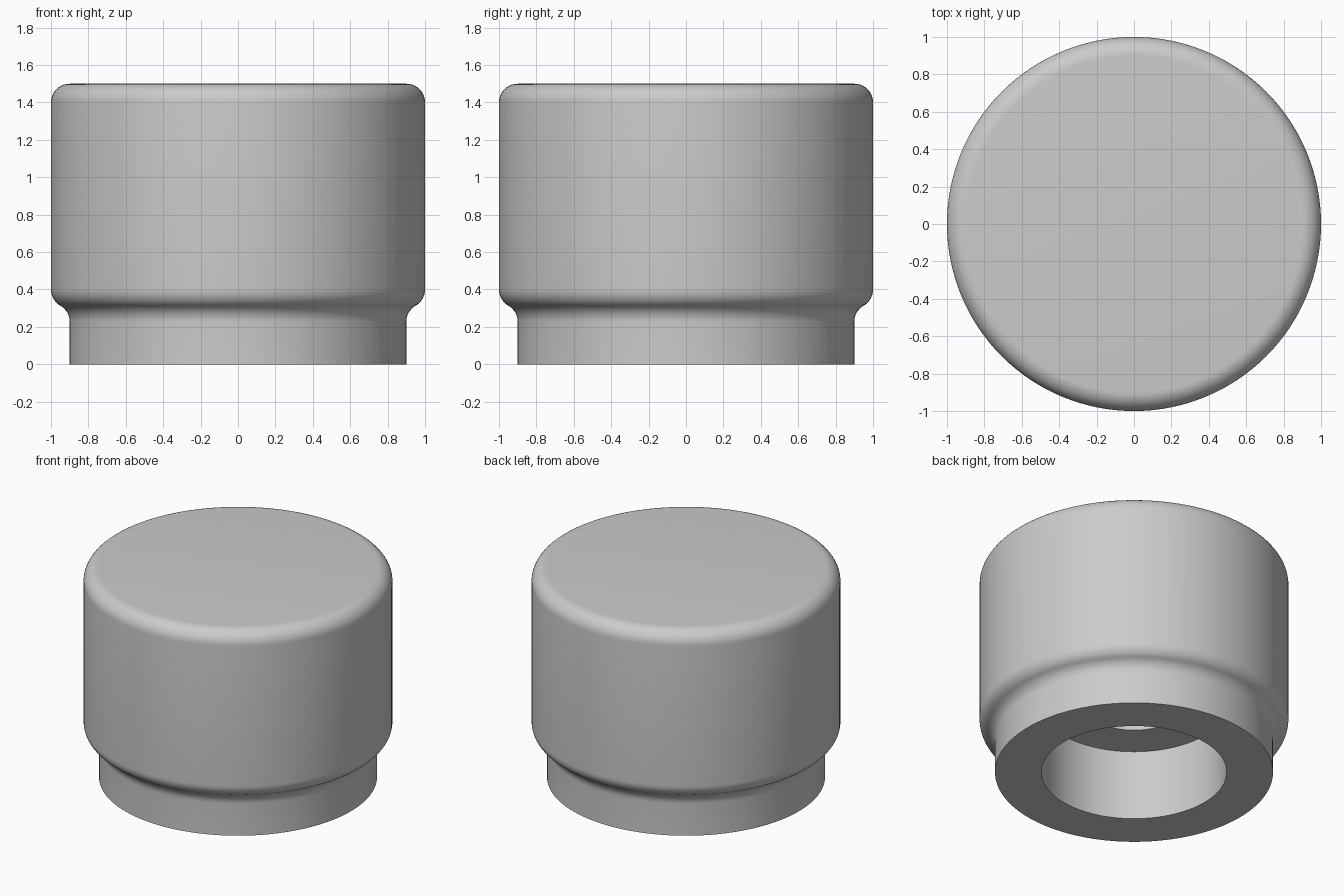
import bpy, bmesh
from math import sin, cos, pi, radians
from mathutils import Matrix, Vector

cube = bpy.data.objects.get("Cube")
if cube:
    bpy.data.objects.remove(cube, do_unlink=True)

SEGMENTS = 128


def material(name, color):
    mat = bpy.data.materials.new(name)
    mat.use_nodes = True
    mat.diffuse_color = color
    mat.node_tree.nodes["Principled BSDF"].inputs["Base Color"].default_value = color
    return mat


def arc(cx, cz, r, start, end, steps=10):
    """Profile points along a circular arc, angles in degrees."""
    angles = [radians(start + (end - start) * i / steps) for i in range(steps + 1)]
    return [(cx + r * cos(a), cz + r * sin(a)) for a in angles]


def lathe(name, profile, mat):
    """Spin a radius/height profile around the z axis."""
    bm = bmesh.new()
    verts = [bm.verts.new((r, 0, z)) for r, z in profile]
    edges = [bm.edges.new(pair) for pair in zip(verts, verts[1:])]
    bmesh.ops.spin(bm, geom=verts + edges, cent=(0, 0, 0), axis=(0, 0, 1),
                   angle=2 * pi, steps=SEGMENTS, use_duplicate=False)
    bmesh.ops.remove_doubles(bm, verts=bm.verts, dist=0.0005)
    bmesh.ops.recalc_face_normals(bm, faces=bm.faces)
    mesh = bpy.data.meshes.new(name)
    bm.to_mesh(mesh)
    bm.free()
    mesh.materials.append(mat)
    obj = bpy.data.objects.new(name, mesh)
    bpy.context.collection.objects.link(obj)
    bpy.ops.object.select_all(action='DESELECT')
    obj.select_set(True)
    bpy.context.view_layer.objects.active = obj
    bpy.ops.object.shade_smooth_by_angle(angle=radians(30))
    return obj


grey = material("plain grey", (0.6, 0.6, 0.6, 1))

# Stepped bore from its closed end down to the open base
bore = [(0, 1.2), (0.32, 1.2), (0.32, 0.5), (0.6, 0.5), (0.6, 0)]
# Neck flowing through an S-shaped shoulder into the wide body
shoulder = [(0.9, 0)] + arc(1.0, 0.227, 0.1, 180, 120) + arc(0.9, 0.4, 0.1, -60, 0)
# Rounded rim and flat top
crown = arc(0.9, 1.4, 0.1, 0, 90) + [(0, 1.5)]

lathe("cap_body", bore + shoulder + crown, grey)
